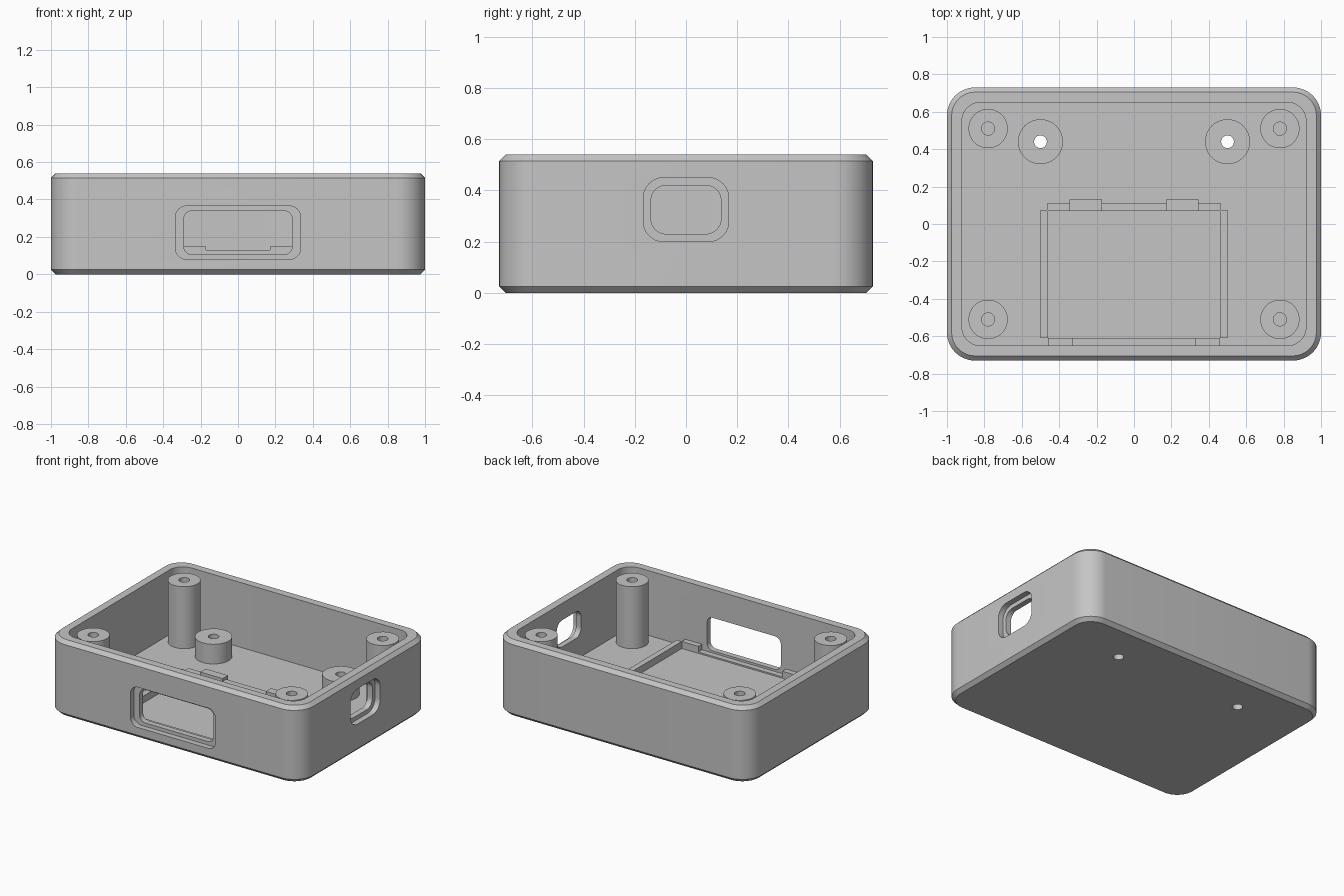
import bpy, bmesh, math
from mathutils import Matrix, Vector

if "Cube" in bpy.data.objects:
    bpy.data.objects.remove(bpy.data.objects["Cube"])

GREY = bpy.data.materials.new("grey plastic")
GREY.diffuse_color = (0.56, 0.56, 0.56, 1)
GREY.use_nodes = True
GREY.node_tree.nodes["Principled BSDF"].inputs["Base Color"].default_value = GREY.diffuse_color
FLOOR = 0.08


def rounded(hw, hh, r, z, n=12):
    """Ring of points round a rectangle with rounded corners."""
    pts = []
    for k, (sx, sy) in enumerate(((1, 1), (-1, 1), (-1, -1), (1, -1))):
        for i in range(n + 1):
            a = math.pi / 2 * (k + i / n)
            pts.append(Vector((sx * (hw - r) + r * math.cos(a),
                               sy * (hh - r) + r * math.sin(a), z)))
    return pts


def circle(r, z, n=48):
    return [Vector((r * math.cos(2 * math.pi * i / n),
                    r * math.sin(2 * math.pi * i / n), z)) for i in range(n)]


def loft(name, rings, matrix=Matrix(), caps=(True, True), closed=False):
    bm = bmesh.new()
    loops = [[bm.verts.new(matrix @ p) for p in ring] for ring in rings]
    pairs = list(zip(loops, loops[1:]))
    if closed:
        pairs.append((loops[-1], loops[0]))
    for a, b in pairs:
        for i in range(len(a)):
            j = (i + 1) % len(a)
            bm.faces.new((a[i], a[j], b[j], b[i]))
    if caps[0] and not closed:
        bm.faces.new(loops[0][::-1])
    if caps[1] and not closed:
        bm.faces.new(loops[-1])
    bmesh.ops.recalc_face_normals(bm, faces=bm.faces)
    mesh = bpy.data.meshes.new(name)
    bm.to_mesh(mesh)
    bm.free()
    mesh.materials.append(GREY)
    ob = bpy.data.objects.new(name, mesh)
    bpy.context.collection.objects.link(ob)
    return ob


def activate(ob):
    bpy.ops.object.select_all(action='DESELECT')
    ob.select_set(True)
    bpy.context.view_layer.objects.active = ob


def smooth(ob):
    activate(ob)
    bpy.ops.object.shade_smooth_by_angle(angle=math.radians(30))


def cut(ob, cutter):
    mod = ob.modifiers.new("cut", 'BOOLEAN')
    mod.operation = 'DIFFERENCE'
    mod.solver = 'EXACT'
    mod.object = cutter
    activate(ob)
    bpy.ops.object.modifier_apply(modifier=mod.name)
    bpy.data.objects.remove(cutter)


def box(name, x0, x1, y0, y1, z0, z1):
    corners = ((x0, y0), (x1, y0), (x1, y1), (x0, y1))
    return loft(name, [[Vector((x, y, z)) for x, y in corners] for z in (z0, z1)])


# Open tray with chamfered rim and base
c = 0.025
shell = loft("case_shell", [
    rounded(1 - c, 0.73 - c, 0.15 - c, 0),
    rounded(1, 0.73, 0.15, c),
    rounded(1, 0.73, 0.15, 0.54 - c),
    rounded(1 - c, 0.73 - c, 0.15 - c, 0.54),
    rounded(0.92, 0.65, 0.10, 0.54),
    rounded(0.92, 0.65, 0.10, FLOOR)])

# Front window: shallow outer recess, then the through opening
front = Matrix.Translation((0, -0.73, 0.2225)) @ Matrix.Rotation(math.pi / 2, 4, 'X')
cut(shell, loft("cutter", [rounded(0.335, 0.1425, 0.06, z) for z in (-0.04, 0.1)], front))
cut(shell, loft("cutter", [rounded(0.29, 0.1175, 0.045, z) for z in (-0.1, 0.1)], front))

# Right side port, made the same way
side = Matrix.Translation((1, 0, 0.325)) @ Matrix.Rotation(math.pi / 2, 4, 'Y')
cut(shell, loft("cutter", [rounded(0.125, 0.167, 0.08, z) for z in (-0.04, 0.1)], side))
cut(shell, loft("cutter", [rounded(0.095, 0.137, 0.06, z) for z in (-0.1, 0.1)], side))

# Screw holes in the floor, under the short standoffs
for sx in (-1, 1):
    cut(shell, loft("cutter", [circle(0.034, z) for z in (-0.1, 0.2)],
                    Matrix.Translation((0.5 * sx, 0.44, 0))))
smooth(shell)

for sx, label in ((-1, "left"), (1, "right")):
    # Short standoffs with a through hole
    smooth(loft("short_standoff_" + label, [
        circle(0.034, FLOOR), circle(0.034, 0.22), circle(0.12, 0.22), circle(0.12, FLOOR)],
        Matrix.Translation((0.5 * sx, 0.44, 0)), caps=(False, False)))
    # Tall corner posts with a blind screw hole
    for sy, end in ((-1, "front"), (1, "back")):
        smooth(loft(f"corner_post_{end}_{label}", [
            circle(0.105, FLOOR), circle(0.105, 0.52), circle(0.035, 0.52), circle(0.035, 0.12)],
            Matrix.Translation((0.78 * sx, 0.51 * sy, 0)), caps=(False, True)))
    # Board cradle: side rail, front stop and back clip
    a, b = sorted((0.46 * sx, 0.50 * sx))
    box("side_rail_" + label, a, b, -0.61, 0.075, FLOOR - 0.01, 0.13)
    a, b = sorted((0.33 * sx, 0.46 * sx))
    box("front_stop_" + label, a, b, -0.655, -0.61, FLOOR - 0.01, 0.13)
    a, b = sorted((0.17 * sx, 0.345 * sx))
    box("back_clip_" + label, a, b, 0.07, 0.13, FLOOR - 0.01, 0.15)

# Back rail and low front sill of the cradle
box("back_rail", -0.465, 0.465, 0.07, 0.11, FLOOR - 0.01, 0.13)
box("front_sill", -0.33, 0.33, -0.655, -0.61, FLOOR - 0.01, 0.09)
